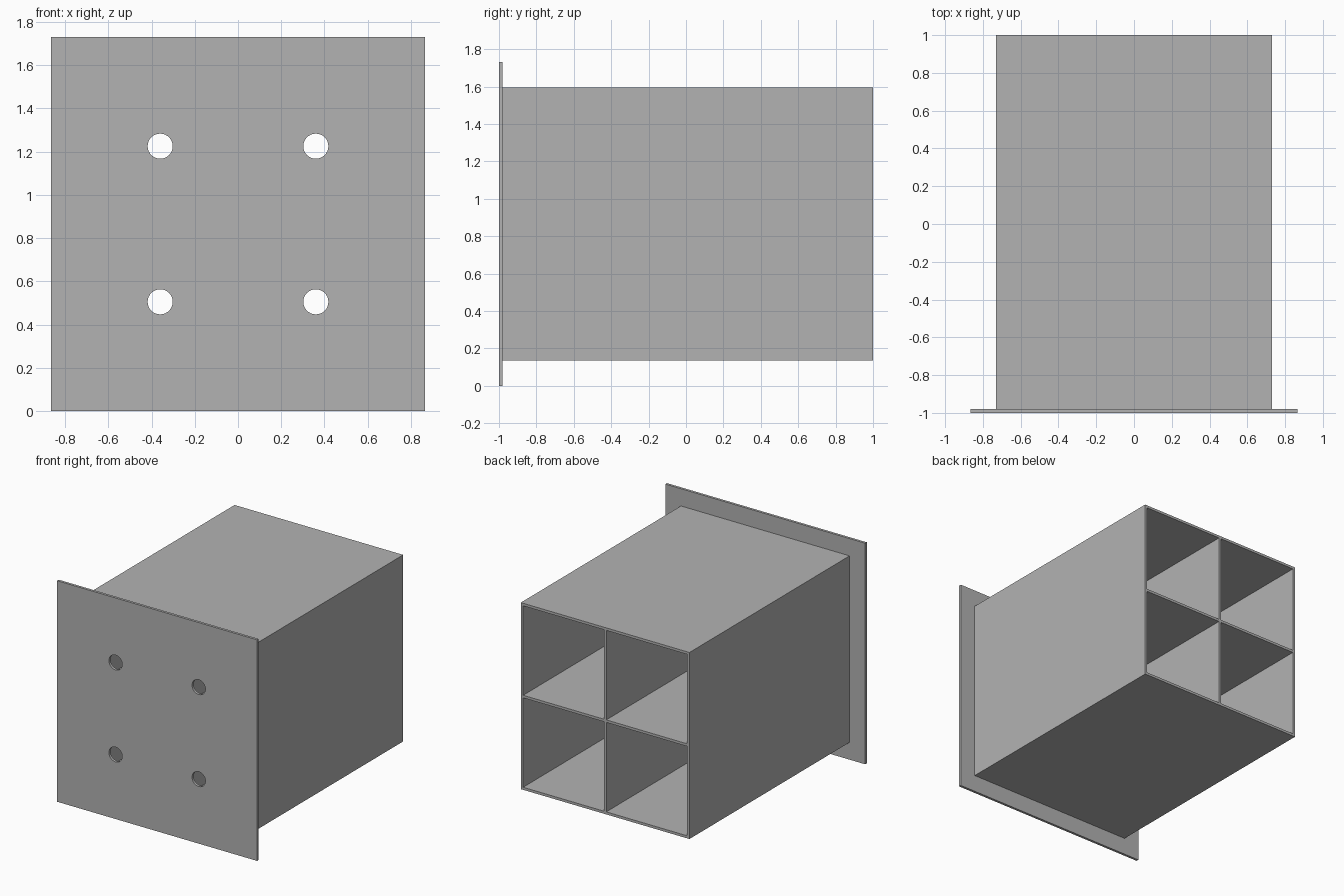
import bpy
from math import cos, sin, pi, radians

cube = bpy.data.objects.get("Cube")
if cube:
    bpy.data.objects.remove(cube, do_unlink=True)

grey = bpy.data.materials.new("grey")
grey.use_nodes = True
COLOUR = (0.448, 0.448, 0.448, 1)
grey.diffuse_color = COLOUR
grey.node_tree.nodes["Principled BSDF"].inputs["Base Color"].default_value = COLOUR

MID_Z = 0.865      # height of the centre line
PITCH = 0.36       # cell centre offset from the centre line
CELLS = [(sx * PITCH, sz * PITCH) for sx in (-1, 1) for sz in (-1, 1)]


def square(cx, cz, half):
    return [(cx + sx * half, cz + sz * half)
            for sx, sz in ((-1, -1), (1, -1), (1, 1), (-1, 1))]


def circle(cx, cz, radius, sides=32):
    return [(cx + radius * cos(2 * pi * i / sides), cz + radius * sin(2 * pi * i / sides))
            for i in range(sides)]


def extruded_profile(name, loops, y_front, y_back):
    """Extrude an outline with holes (first loop is the outline) along y."""
    curve = bpy.data.curves.new(name, "CURVE")
    curve.dimensions = "2D"
    curve.fill_mode = "BOTH"
    curve.extrude = (y_back - y_front) / 2
    for points in loops:
        spline = curve.splines.new("POLY")
        spline.points.add(len(points) - 1)
        for point, (x, z) in zip(spline.points, points):
            point.co = (x, z, 0, 1)
        spline.use_cyclic_u = True
    curve.materials.append(grey)
    obj = bpy.data.objects.new(name, curve)
    obj.location = (0, (y_front + y_back) / 2, MID_Z)
    obj.rotation_euler.x = radians(90)
    bpy.context.collection.objects.link(obj)
    bpy.ops.object.select_all(action="DESELECT")
    obj.select_set(True)
    bpy.context.view_layer.objects.active = obj
    bpy.ops.object.convert(target="MESH")
    bpy.ops.object.shade_flat()


# Front plate with a round hole for each cell
extruded_profile("front_plate",
                 [square(0, 0, 0.865)] + [circle(x, z, 0.058) for x, z in CELLS],
                 -1, -0.98)

# Housing divided into four open-backed cells
extruded_profile("divided_housing",
                 [square(0, 0, 0.73)] + [square(x, z, 0.35) for x, z in CELLS],
                 -0.98, 1)
